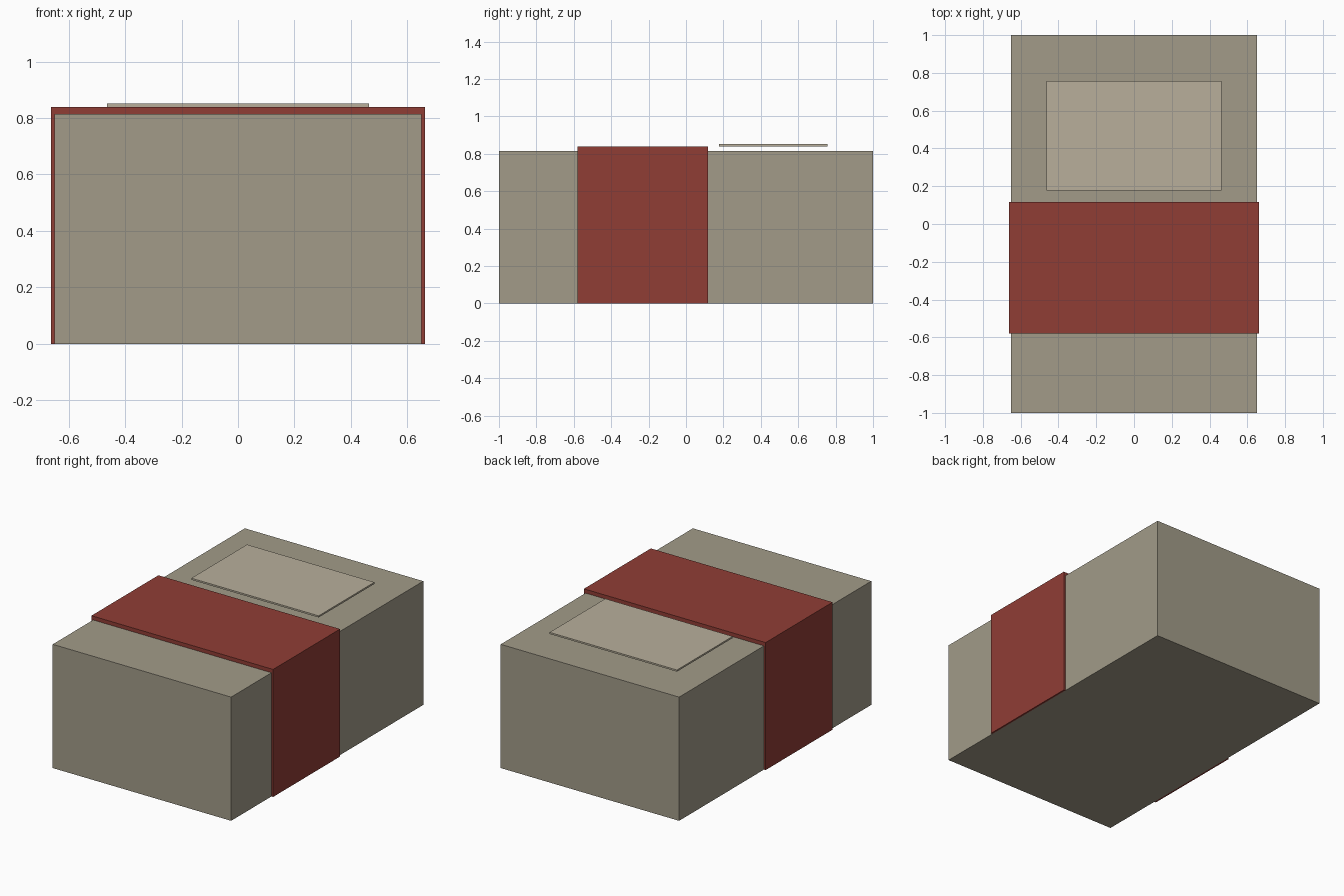
import bpy
import bmesh

if "Cube" in bpy.data.objects:
    bpy.data.objects.remove(bpy.data.objects["Cube"])


def material(name, rgb):
    mat = bpy.data.materials.new(name)
    mat.diffuse_color = (*rgb, 1.0)
    mat.use_nodes = True
    mat.node_tree.nodes["Principled BSDF"].inputs["Base Color"].default_value = mat.diffuse_color
    return mat


def extrude_profile(name, profile, y0, y1, mat):
    """Extrude an x-z outline from y0 to y1 into a closed solid."""
    bm = bmesh.new()
    face = bm.faces.new([bm.verts.new((x, y0, z)) for x, z in profile])
    new = bmesh.ops.extrude_face_region(bm, geom=[face])["geom"]
    verts = [g for g in new if isinstance(g, bmesh.types.BMVert)]
    bmesh.ops.translate(bm, verts=verts, vec=(0, y1 - y0, 0))
    bmesh.ops.recalc_face_normals(bm, faces=bm.faces)
    mesh = bpy.data.meshes.new(name)
    bm.to_mesh(mesh)
    bm.free()
    mesh.materials.append(mat)
    obj = bpy.data.objects.new(name, mesh)
    bpy.context.collection.objects.link(obj)
    return obj


def rect(w, z0, z1):
    return [(-w, z0), (w, z0), (w, z1), (-w, z1)]


W, H = 0.65, 0.815       # carton half width and height
BW, BH = 0.662, 0.84     # band half width and height

tan = material("carton_tan", (0.36, 0.33, 0.25))
red = material("band_red", (0.28, 0.047, 0.036))
cream = material("label_cream", (0.48, 0.43, 0.33))

# Carton
extrude_profile("carton", rect(W, 0, H), -1.0, 1.0, tan)

# Band wrapped over the top and down both sides
strap = [(-BW, 0), (-W, 0), (-W, H), (W, H), (W, 0), (BW, 0), (BW, BH), (-BW, BH)]
extrude_profile("wrap_band", strap, -0.58, 0.117, red)

# Thin label hovering just above the lid
extrude_profile("top_label", rect(0.464, 0.84, 0.851), 0.177, 0.757, cream)
